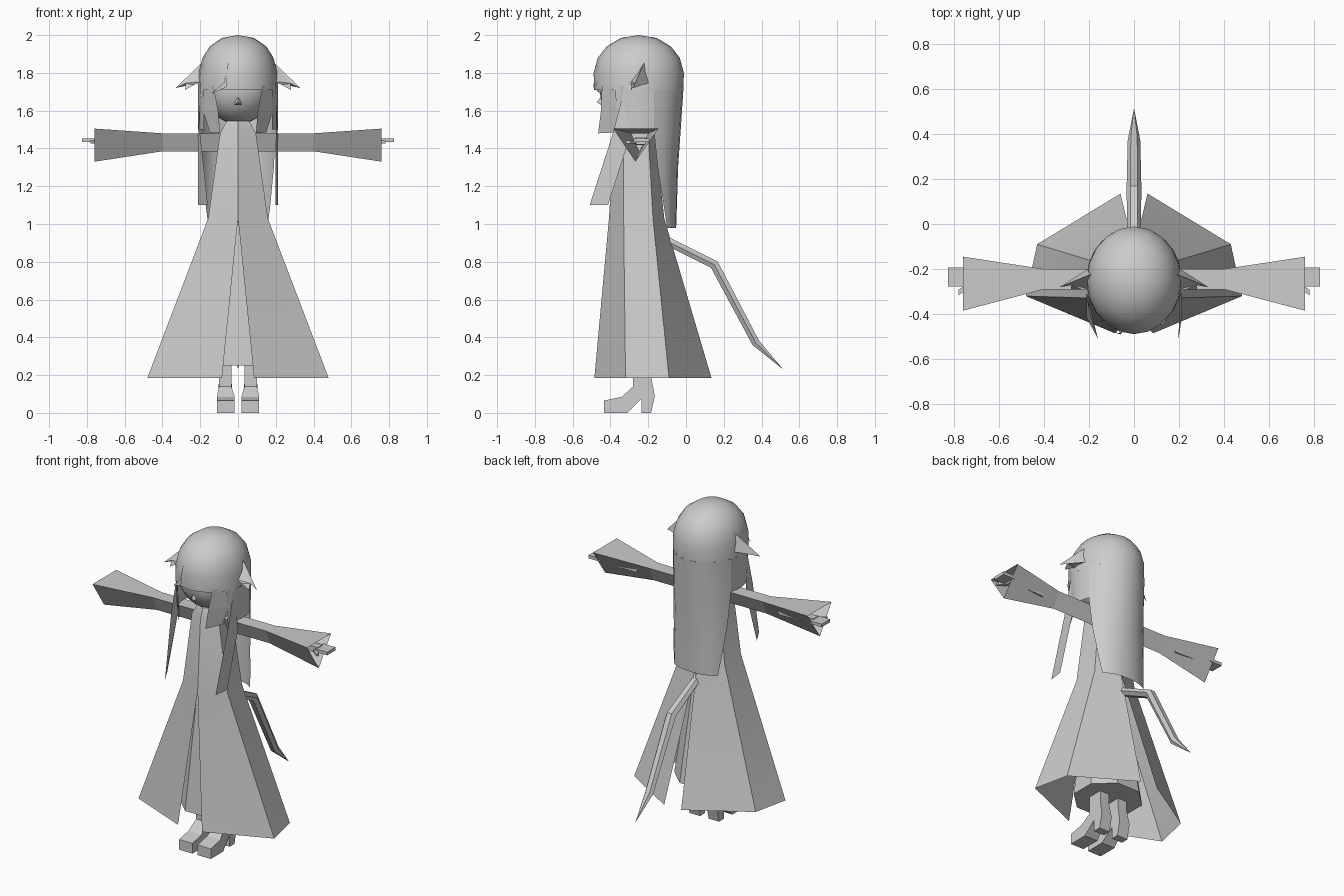
import bpy, bmesh, math
from mathutils import Vector

if "Cube" in bpy.data.objects:
    bpy.data.objects.remove(bpy.data.objects["Cube"])

grey = bpy.data.materials.new("plain grey")
grey.diffuse_color = (0.6, 0.6, 0.6, 1)
grey.use_nodes = True
grey.node_tree.nodes["Principled BSDF"].inputs["Base Color"].default_value = grey.diffuse_color


def make(name, verts, faces, smooth=None, mirror=False, recalc=True):
    me = bpy.data.meshes.new(name)
    me.from_pydata([Vector(v) for v in verts], [], faces)
    bm = bmesh.new()
    bm.from_mesh(me)
    if mirror:
        geo = bmesh.ops.duplicate(bm, geom=bm.verts[:] + bm.edges[:] + bm.faces[:])["geom"]
        copy = [g for g in geo if isinstance(g, bmesh.types.BMVert)]
        for v in copy:
            v.co.x = -v.co.x
        bmesh.ops.reverse_faces(bm, faces=[g for g in geo if isinstance(g, bmesh.types.BMFace)])
    bmesh.ops.remove_doubles(bm, verts=bm.verts, dist=0.0005)
    if recalc:
        bmesh.ops.recalc_face_normals(bm, faces=bm.faces)
    bm.to_mesh(me)
    bm.free()
    me.materials.append(grey)
    ob = bpy.data.objects.new(name, me)
    bpy.context.collection.objects.link(ob)
    if smooth:
        bpy.context.view_layer.objects.active = ob
        ob.select_set(True)
        bpy.ops.object.shade_smooth_by_angle(angle=math.radians(smooth))
        ob.select_set(False)
    return ob


def loft(name, rings, closed=True, caps=(False, False), **kw):
    """Skin a list of equal-length point rings."""
    n = len(rings[0])
    faces = []
    for r in range(len(rings) - 1):
        for i in range(n if closed else n - 1):
            j = (i + 1) % n
            faces.append((r * n + i, r * n + j, (r + 1) * n + j, (r + 1) * n + i))
    if caps[0]:
        faces.append(tuple(range(n))[::-1])
    if caps[1]:
        faces.append(tuple(range((len(rings) - 1) * n, len(rings) * n)))
    return make(name, [p for r in rings for p in r], faces, **kw)


def arc(z, cy, rx, ry, a0, a1, n):
    """Points on an ellipse at height z, angles in degrees."""
    out = []
    for i in range(n):
        a = math.radians(a0 + (a1 - a0) * i / (n - 1))
        out.append((rx * math.cos(a), cy + ry * math.sin(a), z))
    return out


def ring(z, cy, rx, ry, n, start=0):
    return arc(z, cy, rx, ry, start, start + 360 * (n - 1) / n, n)


# Head
loft("head", [ring(1.72 - 0.19 * math.cos(t), -0.27, max(0.19 * math.sin(t), 1e-4),
                   max(0.19 * math.sin(t), 1e-4), 16)
              for t in [math.pi * k / 10 for k in range(11)]], smooth=60)
loft("neck", [ring(1.45, -0.25, 0.045, 0.045, 8), ring(1.6, -0.25, 0.045, 0.045, 8)], smooth=60)
make("nose", [(-0.02, -0.45, 1.63), (0.02, -0.45, 1.63), (0, -0.44, 1.69), (0, -0.472, 1.645)],
     [(0, 1, 3), (1, 2, 3), (2, 0, 3)])

# Hair cap
loft("hair_cap", [ring(z, cy, rx, ry, 20) for z, cy, rx, ry in [
    (2.0, -0.25, 1e-4, 1e-4), (1.985, -0.25, 0.085, 0.095), (1.94, -0.25, 0.15, 0.17),
    (1.88, -0.25, 0.188, 0.217), (1.80, -0.25, 0.208, 0.239), (1.71, -0.25, 0.212, 0.236)]],
    smooth=60)

# Long hair down the back, and the hair beside the cheeks
back = [(1.71, -0.25, 0.212, 0.236), (1.5, -0.245, 0.212, 0.217), (1.3, -0.206, 0.202, 0.164),
        (1.1, -0.155, 0.182, 0.107), (0.98, -0.125, 0.165, 0.073)]
loft("back_hair", [arc(z, cy, rx, ry, 20, 160, 11) for z, cy, rx, ry in back],
     closed=False, smooth=60)
loft("side_hair", [arc(z, cy, rx, ry, -32, 20, 5) for z, cy, rx, ry in back[:2]],
     closed=False, smooth=60, mirror=True)

# Loose locks around the face
make("cheek_lock", [(0.203, -0.33, 1.73), (0.13, -0.445, 1.73), (0.105, -0.45, 1.6),
                    (0.095, -0.465, 1.48), (0.15, -0.37, 1.485), (0.185, -0.36, 1.6)],
     [(0, 1, 2, 5), (5, 2, 3, 4)], mirror=True)
for name, s, fx in [("long_lock_left", -1, 0.16), ("long_lock_right", 1, 0.198)]:
    make(name, [(s * 0.2, -0.33, 1.7), (s * 0.2, -0.39, 1.47), (s * fx, -0.51, 1.1),
                (s * 0.212, -0.413, 1.1), (s * 0.212, -0.30, 1.45)], [(0, 1, 2, 3, 4)])
make("fringe_lock", [(-0.14, -0.455, 1.69), (-0.06, -0.49, 1.725), (-0.05, -0.478, 1.86),
                     (-0.075, -0.485, 1.75)], [(0, 1, 2, 3)])

# Jagged drooping ears
make("ear", [(0.185, -0.22, 1.86), (0.33, -0.28, 1.72), (0.278, -0.272, 1.745),
             (0.28, -0.29, 1.71), (0.232, -0.29, 1.737), (0.19, -0.295, 1.755), (0.19, -0.19, 1.75)],
     [(0, 5, 4, 2), (2, 4, 3), (0, 2, 1), (0, 1, 6), (1, 2, 6), (2, 4, 5, 6)], mirror=True)

# Coat: half body, split below the waist at front and back
coat = [(1.545, [(0, -0.355), (0.06, -0.32), (0.06, -0.22), (0, -0.19)]),
        (1.48, [(0, -0.38), (0.095, -0.33), (0.095, -0.2), (0, -0.165)]),
        (1.03, [(0, -0.408), (0.158, -0.33), (0.15, -0.175), (0, -0.115)]),
        (0.185, [(0.085, -0.485), (0.48, -0.32), (0.43, -0.09), (0.06, 0.135)])]
loft("coat", [[(x, y, z) for x, y in pts] for z, pts in coat],
     closed=False, mirror=True, smooth=20)
make("collar", [(0, -0.355, 1.545), (0.06, -0.32, 1.545), (0.06, -0.22, 1.545), (0, -0.19, 1.545)],
     [(0, 1, 2, 3)], mirror=True)

# Underskirt
loft("underskirt", [ring(1.0, -0.255, 0.11, 0.105, 8, 22.5), ring(0.25, -0.235, 0.21, 0.2, 8, 22.5)],
     caps=(False, True))

# Three-sided flared sleeves
sleeve = [(0.08, -0.29, -0.2, 1.48, 1.385), (0.4, -0.29, -0.2, 1.48, 1.385),
          (0.76, -0.385, -0.145, 1.505, 1.33)]
loft("sleeve", [[(x, y0, zt), (x, y1, zt), (x, (y0 + y1) / 2 - 0.003, zb)]
                for x, y0, y1, zt, zb in sleeve], mirror=True)

# Hands and thumbs
def bar(name, a, b, wy, hz):
    rings = [[(p[0], p[1] + sy * wy, p[2] + sz * hz)
              for sy, sz in ((-1, -1), (1, -1), (1, 1), (-1, 1))] for p in (a, b)]
    loft(name, rings, caps=(True, True), mirror=True)


bar("wrist", (0.5, -0.245, 1.435), (0.75, -0.24, 1.44), 0.025, 0.018)
bar("hand", (0.74, -0.235, 1.443), (0.825, -0.235, 1.443), 0.042, 0.01)
bar("thumb", (0.73, -0.27, 1.435), (0.78, -0.305, 1.435), 0.012, 0.008)

# Heeled boots: side profile extruded across the foot
boot = [(-0.435, 0), (-0.31, 0), (-0.235, 0.075), (-0.235, 0), (-0.185, 0), (-0.165, 0.09),
        (-0.185, 0.19), (-0.28, 0.19), (-0.28, 0.14), (-0.34, 0.085), (-0.435, 0.065)]
n = len(boot)


def width(y, z):
    if z > 0.12:
        return (0.035, 0.1)
    return (0.018, 0.112) if y < -0.3 else (0.03, 0.105)


make("boot", [(width(y, z)[k], y, z) for k in (0, 1) for y, z in boot],
     [tuple(range(n)), tuple(range(n, 2 * n))] +
     [(i, (i + 1) % n, n + (i + 1) % n, n + i) for i in range(n)], mirror=True)
loft("leg", [[(x, y, z) for x, y in ((0.035, -0.28), (0.1, -0.28), (0.1, -0.185), (0.035, -0.185))]
             for z in (0.18, 0.4)], mirror=True)

# Bent tail tapering to a point
tail = [(-0.13, 0.925, 0.028, 0.026), (0.15, 0.785, 0.033, 0.028),
        (0.37, 0.37, 0.028, 0.024), (0.51, 0.235, 0.001, 0.001)]
rings = []
for i, (y, z, rx, rt) in enumerate(tail):
    p, q = tail[max(i - 1, 0)], tail[min(i + 1, 3)]
    d = Vector((0, q[0] - p[0], q[1] - p[1])).normalized()
    up = Vector((0, -d.z, d.y))
    rings.append([Vector((rx * math.cos(a), y, z)) + up * rt * math.sin(a)
                  for a in [math.tau * k / 6 for k in range(6)]])
loft("tail", rings, caps=(True, False), smooth=30)
